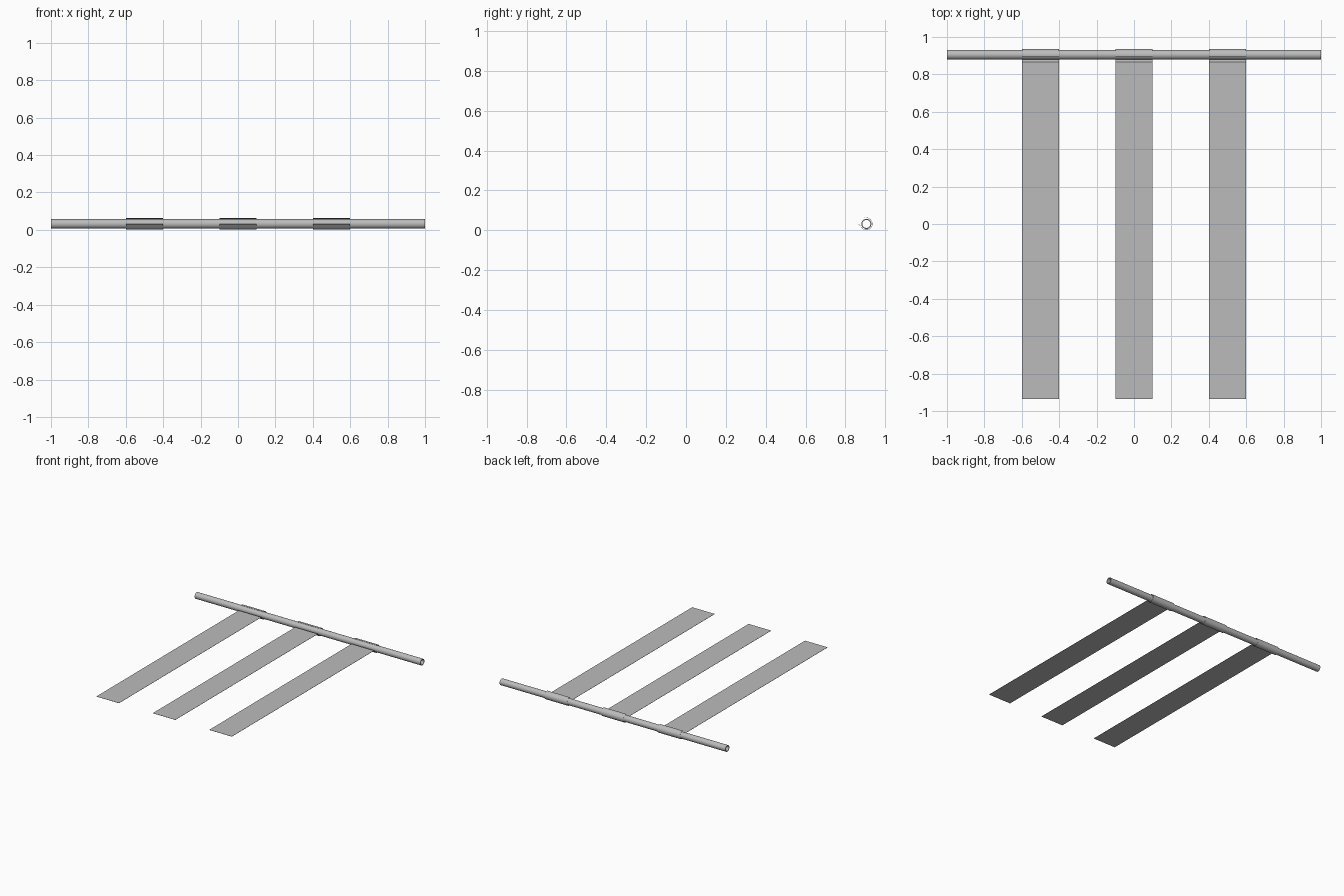
import bpy, bmesh, math
from mathutils import Vector

old = bpy.data.objects.get("Cube")
if old:
    bpy.data.objects.remove(old, do_unlink=True)

CY, CZ = 0.905, 0.032       # rod axis
ROD_R, BORE_R = 0.0255, 0.020
STRAP_T = 0.0015

steel = bpy.data.materials.new("grey_metal")
steel.use_nodes = True
GREY = (0.5, 0.5, 0.5, 1)
steel.diffuse_color = GREY
steel.node_tree.nodes["Principled BSDF"].inputs["Base Color"].default_value = GREY


def sweep_x(name, outline, x0, x1, capped):
    """Extrude a closed list of (y, z) points along x."""
    bm = bmesh.new()
    loops = [[bm.verts.new((x, y, z)) for y, z in outline] for x in (x0, x1)]
    n = len(outline)
    for i in range(n):
        j = (i + 1) % n
        bm.faces.new((loops[0][i], loops[0][j], loops[1][j], loops[1][i]))
    if capped:
        half = n // 2
        for ring in loops:
            for i in range(half - 1):
                bm.faces.new((ring[i], ring[i + 1], ring[n - 2 - i], ring[n - 1 - i]))
    bmesh.ops.recalc_face_normals(bm, faces=bm.faces)
    mesh = bpy.data.meshes.new(name)
    bm.to_mesh(mesh)
    bm.free()
    mesh.materials.append(steel)
    obj = bpy.data.objects.new(name, mesh)
    bpy.context.collection.objects.link(obj)
    bpy.context.view_layer.objects.active = obj
    for o in bpy.context.selected_objects:
        o.select_set(False)
    obj.select_set(True)
    bpy.ops.object.shade_smooth_by_angle(angle=math.radians(30))
    return obj


def on_circle(r, deg):
    a = math.radians(deg)
    return CY + r * math.cos(a), CZ + r * math.sin(a)


# Hollow rod: outer wall down one way, bore back the other, joined as a ring
bm = bmesh.new()
N = 32
section = [(ROD_R, -1), (ROD_R, 1), (BORE_R, 1), (BORE_R, -1)]
rings = []
for r, x in section:
    rings.append([bm.verts.new((x, *on_circle(r, 360 * i / N))) for i in range(N)])
for k in range(4):
    a, b = rings[k], rings[(k + 1) % 4]
    for i in range(N):
        j = (i + 1) % N
        bm.faces.new((a[i], a[j], b[j], b[i]))
bmesh.ops.recalc_face_normals(bm, faces=bm.faces)
rod_mesh = bpy.data.meshes.new("hollow_rod")
bm.to_mesh(rod_mesh)
bm.free()
rod_mesh.materials.append(steel)
rod = bpy.data.objects.new("hollow_rod", rod_mesh)
bpy.context.collection.objects.link(rod)
bpy.context.view_layer.objects.active = rod
rod.select_set(True)
bpy.ops.object.shade_smooth_by_angle(angle=math.radians(30))

# Strap path: flat run, dip under the rod, curl round the back to the top
path = [Vector((-0.935, CZ)), Vector((0.866, CZ))]
for i in range(25):
    t = i / 24
    r = 0.0300 + 0.0025 * max(0, t - 0.75) / 0.25
    path.append(Vector(on_circle(r, 218 + t * 248)))

# Offset the path both ways to give the strap its thickness
left, right = [], []
for i, p in enumerate(path):
    d = (path[min(i + 1, len(path) - 1)] - path[max(i - 1, 0)]).normalized()
    side = Vector((-d.y, d.x)) * STRAP_T / 2
    left.append(tuple(p + side))
    right.append(tuple(p - side))
outline = left + right[::-1]

for label, x in (("right", -0.5), ("middle", 0), ("left", 0.5)):
    sweep_x(label + "_strap", outline, x - 0.1, x + 0.1, True)
